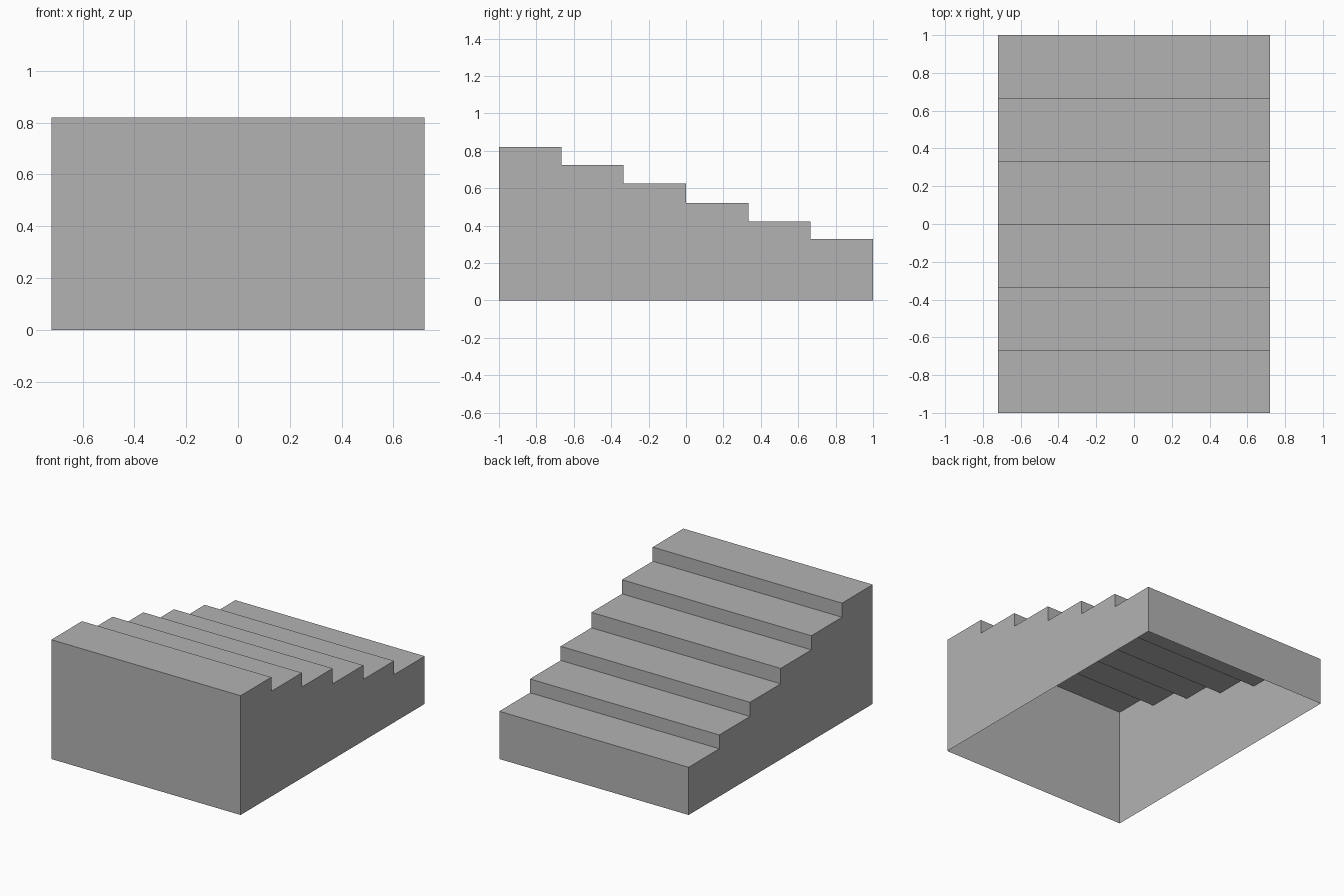
import bpy
import bmesh

# Remove the default object
cube = bpy.data.objects.get("Cube")
if cube:
    bpy.data.objects.remove(cube, do_unlink=True)

HALF_WIDTH = 0.72
STEP_TOPS = [0.82, 0.723, 0.626, 0.52, 0.423, 0.328]
DEPTH = 2 / len(STEP_TOPS)

# Plain grey material
grey = bpy.data.materials.new("plain_grey")
grey.use_nodes = True
colour = (0.45, 0.45, 0.45, 1)
grey.diffuse_color = colour
grey.node_tree.nodes["Principled BSDF"].inputs["Base Color"].default_value = colour

bm = bmesh.new()


def quad(*points):
    bm.faces.new([bm.verts.new(p) for p in points])


# Step profile, from the foot of the front wall to the foot of the back wall
profile = [(-1, 0)]
for i, top in enumerate(STEP_TOPS):
    start = -1 + i * DEPTH
    profile += [(start, top), (start + DEPTH, top)]
profile.append((1, 0))

# Front wall, treads, risers and back wall; the underside stays open
w = HALF_WIDTH
for (y0, z0), (y1, z1) in zip(profile, profile[1:]):
    quad((-w, y0, z0), (w, y0, z0), (w, y1, z1), (-w, y1, z1))

# Stepped side walls
for x in (-w, w):
    outline = [(x, y, z) for y, z in profile]
    quad(*(outline if x < 0 else reversed(outline)))

bmesh.ops.remove_doubles(bm, verts=bm.verts, dist=0.0001)
bmesh.ops.recalc_face_normals(bm, faces=bm.faces)

mesh = bpy.data.meshes.new("stair_block")
bm.to_mesh(mesh)
bm.free()
mesh.materials.append(grey)
stairs = bpy.data.objects.new("stair_block", mesh)
bpy.context.collection.objects.link(stairs)
